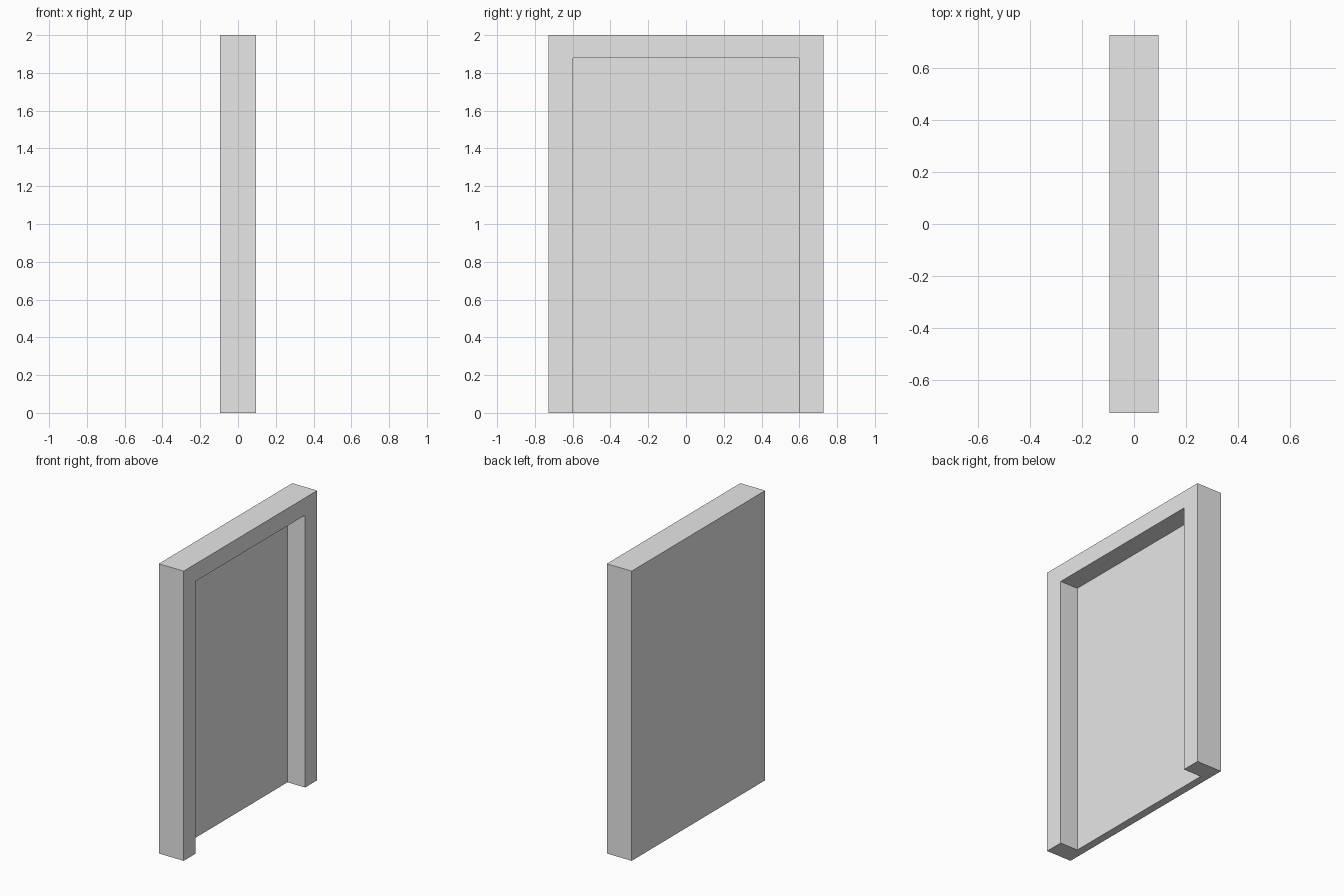
import bpy
import bmesh

if "Cube" in bpy.data.objects:
    bpy.data.objects.remove(bpy.data.objects["Cube"])

HALF_X, HALF_Y, HEIGHT = 0.095, 0.728, 2.0   # outer size
OPEN_Y, OPEN_Z = 0.597, 1.88                 # doorway opening
PANEL_X = -0.04                              # recessed panel face

grey = bpy.data.materials.new("plain grey")
grey.diffuse_color = (0.8, 0.8, 0.8, 1)
grey.use_nodes = True
grey.node_tree.nodes["Principled BSDF"].inputs["Base Color"].default_value = grey.diffuse_color


def extrude_profile(name, profile, x0, x1):
    """Extrude a (y, z) outline along x into a solid."""
    bm = bmesh.new()
    face = bm.faces.new([bm.verts.new((x0, y, z)) for y, z in profile])
    moved = bmesh.ops.extrude_face_region(bm, geom=[face])["geom"]
    verts = [g for g in moved if isinstance(g, bmesh.types.BMVert)]
    bmesh.ops.translate(bm, verts=verts, vec=(x1 - x0, 0, 0))
    bmesh.ops.recalc_face_normals(bm, faces=bm.faces)
    mesh = bpy.data.meshes.new(name)
    bm.to_mesh(mesh)
    bm.free()
    mesh.materials.append(grey)
    obj = bpy.data.objects.new(name, mesh)
    bpy.context.collection.objects.link(obj)
    return obj


# Solid slab with a doorway-shaped recess open at the bottom
frame = extrude_profile(
    "door_frame",
    [(-HALF_Y, 0), (HALF_Y, 0), (HALF_Y, HEIGHT), (-HALF_Y, HEIGHT)],
    -HALF_X, HALF_X)

# Helper that carves the recess
cutter = extrude_profile(
    "recess_cutter",
    [(-OPEN_Y, -0.1), (OPEN_Y, -0.1), (OPEN_Y, OPEN_Z), (-OPEN_Y, OPEN_Z)],
    PANEL_X, HALF_X + 0.1)
cutter.hide_render = True
cutter.hide_viewport = True

carve = frame.modifiers.new("recess", 'BOOLEAN')
carve.operation = 'DIFFERENCE'
carve.solver = 'EXACT'
carve.object = cutter
